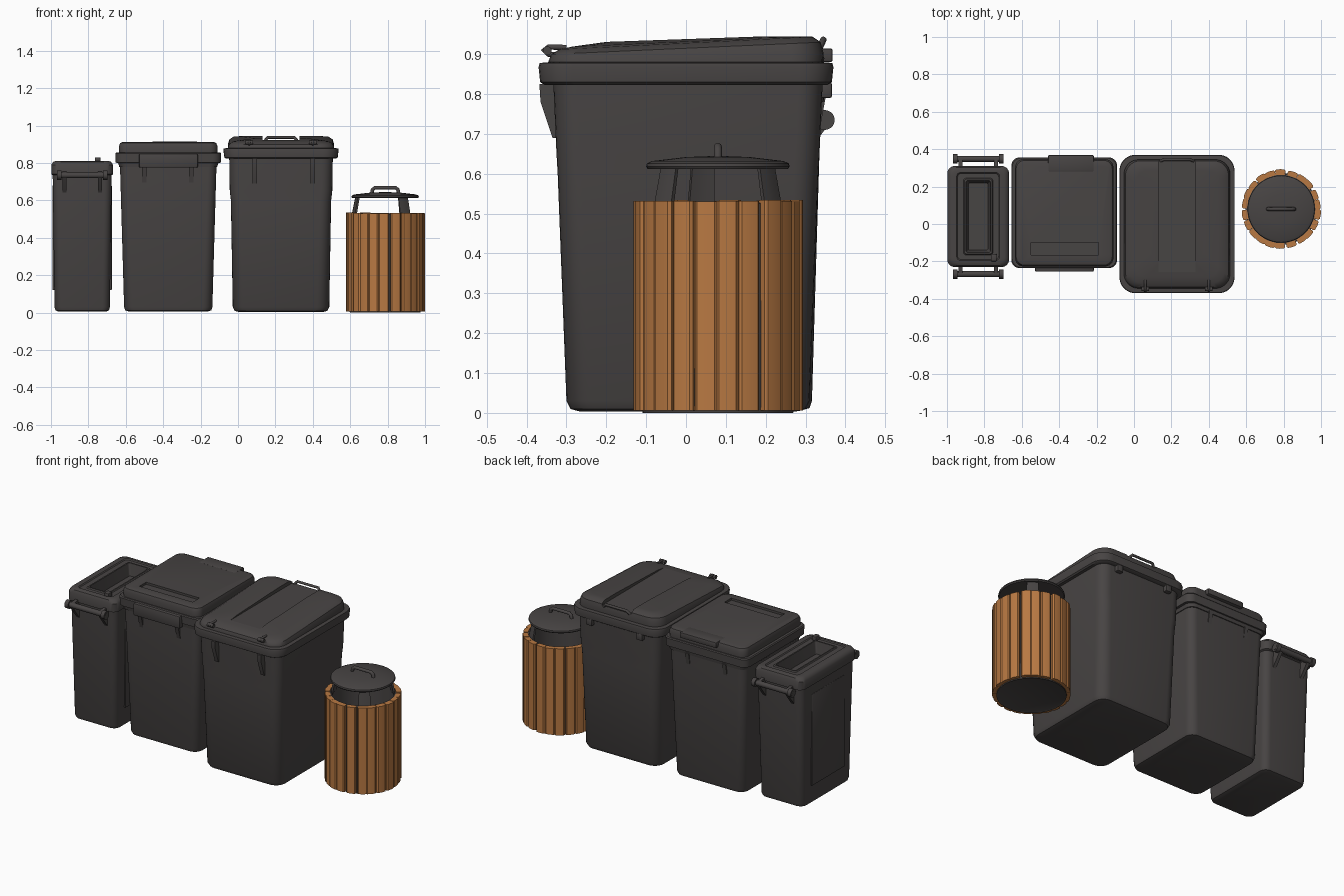
import bpy, bmesh, math, random
from mathutils import Vector, Matrix

if "Cube" in bpy.data.objects:
    bpy.data.objects.remove(bpy.data.objects["Cube"])

random.seed(4)


def material(name, col):
    m = bpy.data.materials.new(name)
    m.diffuse_color = (*col, 1)
    m.use_nodes = True
    m.node_tree.nodes["Principled BSDF"].inputs["Base Color"].default_value = m.diffuse_color
    return m


GREY = material("charcoal_plastic", (0.064, 0.058, 0.057))
WOOD = material("orange_wood", (0.48, 0.19, 0.055))


def finish(name, bm, mat=GREY, angle=35):
    bmesh.ops.recalc_face_normals(bm, faces=bm.faces)
    me = bpy.data.meshes.new(name)
    bm.to_mesh(me)
    bm.free()
    me.materials.append(mat)
    ob = bpy.data.objects.new(name, me)
    bpy.context.collection.objects.link(ob)
    smooth(ob, angle)
    return ob


def smooth(ob, angle=35):
    bpy.ops.object.select_all(action='DESELECT')
    ob.select_set(True)
    bpy.context.view_layer.objects.active = ob
    bpy.ops.object.shade_smooth_by_angle(angle=math.radians(angle))


def loft(name, cx, cy, rings):
    """Stack of rounded rectangles: (z, half x, half y, corner radius, tilt)."""
    bm = bmesh.new()
    prev = None
    for z, hx, hy, r, *t in rings:
        loop = []
        for k, (sx, sy) in enumerate(((1, 1), (-1, 1), (-1, -1), (1, -1))):
            for i in range(7):
                a = math.pi / 2 * (k + i / 6)
                x = sx * (hx - r) + r * math.cos(a)
                y = sy * (hy - r) + r * math.sin(a)
                loop.append(bm.verts.new((cx + x, cy + y, z + (t[0] * y if t else 0))))
        if prev is None:
            bm.faces.new(loop)
        else:
            for i in range(len(loop)):
                j = (i + 1) % len(loop)
                bm.faces.new((prev[i], prev[j], loop[j], loop[i]))
        prev = loop
    bm.faces.new(prev)
    return finish(name, bm)


def box(name, x0, x1, y0, y1, z0, z1, bevel=0.005):
    bm = bmesh.new()
    bmesh.ops.create_cube(bm, size=1)
    for v in bm.verts:
        v.co = Vector((x0 + (v.co.x + .5) * (x1 - x0), y0 + (v.co.y + .5) * (y1 - y0),
                       z0 + (v.co.z + .5) * (z1 - z0)))
    if bevel:
        bmesh.ops.bevel(bm, geom=bm.edges[:], offset=bevel, segments=2, affect='EDGES', profile=.5)
    return finish(name, bm)


def prism(name, x0, x1, yz):
    """Side profile in y, z extruded along x."""
    bm = bmesh.new()
    a, b = [[bm.verts.new((x, y, z)) for y, z in yz] for x in (x0, x1)]
    bm.faces.new(a)
    bm.faces.new(b)
    for i in range(len(yz)):
        j = (i + 1) % len(yz)
        bm.faces.new((a[i], a[j], b[j], b[i]))
    return finish(name, bm)


def rod(name, x0, x1, y, z, r):
    bm = bmesh.new()
    bmesh.ops.create_cone(bm, cap_ends=True, segments=20, radius1=r, radius2=r, depth=x1 - x0,
                          matrix=Matrix.Translation(((x0 + x1) / 2, y, z)) @ Matrix.Rotation(math.pi / 2, 4, 'Y'))
    return finish(name, bm)


def revolve(name, cx, cy, profile, n=48):
    bm = bmesh.new()
    vs = [bm.verts.new((cx + r, cy, z)) for r, z in profile]
    es = [bm.edges.new(p) for p in zip(vs, vs[1:])]
    bmesh.ops.spin(bm, geom=vs + es, cent=(cx, cy, 0), axis=(0, 0, 1), angle=2 * math.pi, steps=n)
    bmesh.ops.remove_doubles(bm, verts=bm.verts, dist=1e-5)
    return finish(name, bm)


def wire(name, pts, r):
    cu = bpy.data.curves.new(name, 'CURVE')
    cu.dimensions = '3D'
    cu.bevel_depth = r
    cu.bevel_resolution = 3
    cu.use_fill_caps = True
    sp = cu.splines.new('POLY')
    sp.points.add(len(pts) - 1)
    for p, q in zip(sp.points, pts):
        p.co = (*q, 1)
    cu.materials.append(GREY)
    bpy.context.collection.objects.link(bpy.data.objects.new(name, cu))


def cut(ob, *dims):
    c = box("cutter", *dims, bevel=0)
    m = ob.modifiers.new("cut", 'BOOLEAN')
    m.operation, m.object, m.solver = 'DIFFERENCE', c, 'EXACT'
    bpy.context.view_layer.objects.active = ob
    bpy.ops.object.modifier_apply(modifier=m.name)
    bpy.data.objects.remove(c)
    smooth(ob)


# --- narrow bin with slot opening and rod handles at both ends
X, Y = -.833, .04
loft("narrow_bin", X, Y, [
    (.005, .125, .215, .03), (.012, .143, .232, .04), (.03, .148, .238, .04), (.70, .157, .258, .04),
    (.735, .158, .26, .04), (.74, .165, .27, .04), (.79, .165, .27, .04), (.806, .155, .262, .04),
    (.812, .14, .25, .035), (.812, .115, .235, .02), (.806, .11, .23, .02), (.806, .078, .205, .012),
    (.812, .074, .2, .012), (.812, .066, .192, .01), (.74, .052, .18, .01)])
for s in (-1, 1):
    y = Y + s * .308
    rod("narrow_bin_handle_rod", X - .135, X + .135, y, .735, .016)
    for e in (-1, 1):
        rod("narrow_bin_handle_end", X + e * .122 - .012, X + e * .122 + .012, y, .735, .025)
        prism("narrow_bin_handle_bracket", X + e * .095 - .01, X + e * .095 + .01,
              [(Y + s * .24, .76), (y, .75), (y + s * .012, .735), (y, .71), (Y + s * .24, .62)])
    box("narrow_bin_side_panel", X + s * .15 - .009, X + s * .15 + .009, Y - .16, Y + .16, .12, .68)
box("narrow_bin_latch", -.765, -.735, -.20, -.16, .80, .83)

# --- medium bin with flat lid
X, Y = -.373, .06
loft("medium_bin_body", X, Y, [
    (.005, .205, .225, .04), (.012, .23, .25, .05), (.03, .236, .256, .05),
    (.72, .256, .277, .045), (.79, .258, .28, .045)])
loft("medium_bin_rim", X, Y, [
    (.78, .255, .275, .04), (.78, .262, .285, .045), (.80, .268, .288, .045), (.802, .281, .294, .045),
    (.85, .283, .296, .045), (.856, .278, .292, .045), (.856, .25, .26, .04)])
lid = loft("medium_bin_lid", X, Y, [
    (.85, .262, .285, .045), (.89, .263, .287, .045), (.907, .257, .28, .045), (.913, .243, .265, .04)])
cut(lid, -.55, -.19, -.165, -.10, .90, .95)
box("medium_bin_front_grip", -.53, -.215, -.255, -.22, .775, .85, .008)
box("medium_bin_back_hinge", -.46, -.215, .28, .368, .88, .915, .006)
for x in (-.50, -.25):
    prism("medium_bin_front_rib", x - .012, x + .012, [(-.21, .80), (-.242, .79), (-.212, .68)])
    prism("medium_bin_back_rib", x - .012, x + .012, [(.33, .80), (.35, .79), (.33, .68)])

# --- large bin with sloping lid
X, Y = .23, .005
loft("large_bin_body", X, Y, [
    (.003, .225, .27, .05), (.01, .248, .295, .06), (.03, .258, .305, .065),
    (.60, .268, .327, .06), (.65, .274, .33, .06), (.83, .277, .338, .06)])
loft("large_bin_rim", X, 0, [
    (.823, .27, .33, .06), (.823, .295, .355, .075), (.83, .303, .366, .08), (.868, .308, .37, .085),
    (.878, .306, .367, .085), (.88, .285, .345, .08)])
lid = loft("large_bin_lid", X, 0, [
    (.86, .285, .342, .08), (.893, .284, .345, .08, .03), (.915, .276, .338, .08, .045),
    (.928, .255, .318, .075, .05), (.932, .22, .285, .06, .045), (.938, .14, .2, .05, .035)])
cut(lid, .13, .33, -.27, .42, .923, 1)
# carry loop at the back of the lid
wire("large_bin_carry_loop", [(.14, .335, .915), (.16, .345, .937), (.30, .345, .937), (.32, .335, .915)], .008)
for x in (.06, .40):
    wire("large_bin_hinge_loop", [(x, -.30, .917), (x, -.345, .918), (x, -.358, .91), (x, -.345, .90),
                                  (x, -.30, .898)], .007)
    rod("large_bin_hinge_pin", x - .02, x + .02, -.348, .909, .011)
    prism("large_bin_front_rib", x + (.03 if x < .2 else 0) - .012, x + (.03 if x < .2 else 0) + .012,
          [(-.32, .83), (-.368, .825), (-.365, .78), (-.335, .69), (-.32, .69)])
    box("large_bin_back_catch", x - .02, x + .02, .33, .366, .79, .83)

# --- round bin clad in wooden staves
X, Y = .787, .08
bm = bmesh.new()
N = 22
for k in range(N):
    a0 = 2 * math.pi * (k + random.uniform(-.12, .12)) / N
    a1 = a0 + 2 * math.pi / N * .955
    w = (a1 - a0)
    ro = .211 + random.uniform(-.002, .002)
    outline = [(.183, a0), (ro - .006, a0), (ro, a0 + .12 * w), (ro + .001, a0 + .5 * w),
               (ro, a1 - .12 * w), (ro - .006, a1), (.183, a1)]
    zt = .532 + random.uniform(-.002, .003)
    lo, hi = [[bm.verts.new((X + r * math.cos(a), Y + r * math.sin(a), z)) for r, a in outline]
              for z in (.006, zt)]
    bm.faces.new(lo)
    bm.faces.new(hi)
    for i in range(len(outline)):
        j = (i + 1) % len(outline)
        bm.faces.new((lo[i], lo[j], hi[j], hi[i]))
finish("round_bin_wooden_staves", bm, WOOD)
revolve("round_bin_liner", X, Y, [(0, .004), (.18, .004), (.189, 0), (.192, .02), (.19, .526), (.176, .53),
                                  (.17, .03), (0, .03)])

# three leaning lid supports
bm = bmesh.new()
for deg in (52, 194, -52):
    rows = []
    for r, z in ((.184, .50), (.16, .62), (.15, .62), (.172, .50)):
        rows.append([bm.verts.new((X + r * math.cos(a), Y + r * math.sin(a), z))
                     for a in (math.radians(deg + d) for d in (-11, -4, 4, 11))])
    for p in range(4):
        q = (p + 1) % 4
        for i in range(3):
            bm.faces.new((rows[p][i], rows[p][i + 1], rows[q][i + 1], rows[q][i]))
    bm.faces.new([row[0] for row in rows])
    bm.faces.new([row[-1] for row in rows])
finish("round_bin_lid_supports", bm)

# domed lid and grab handle
revolve("round_bin_lid", X, Y, [(0, .618), (.165, .612), (.176, .612), (.18, .618), (.178, .626),
                                (.165, .632), (.08, .642), (0, .645)])
wire("round_bin_lid_handle", [(X - .072, Y, .635), (X - .068, Y, .658), (X - .055, Y, .668),
                              (X + .055, Y, .668), (X + .068, Y, .658), (X + .072, Y, .635)], .01)
